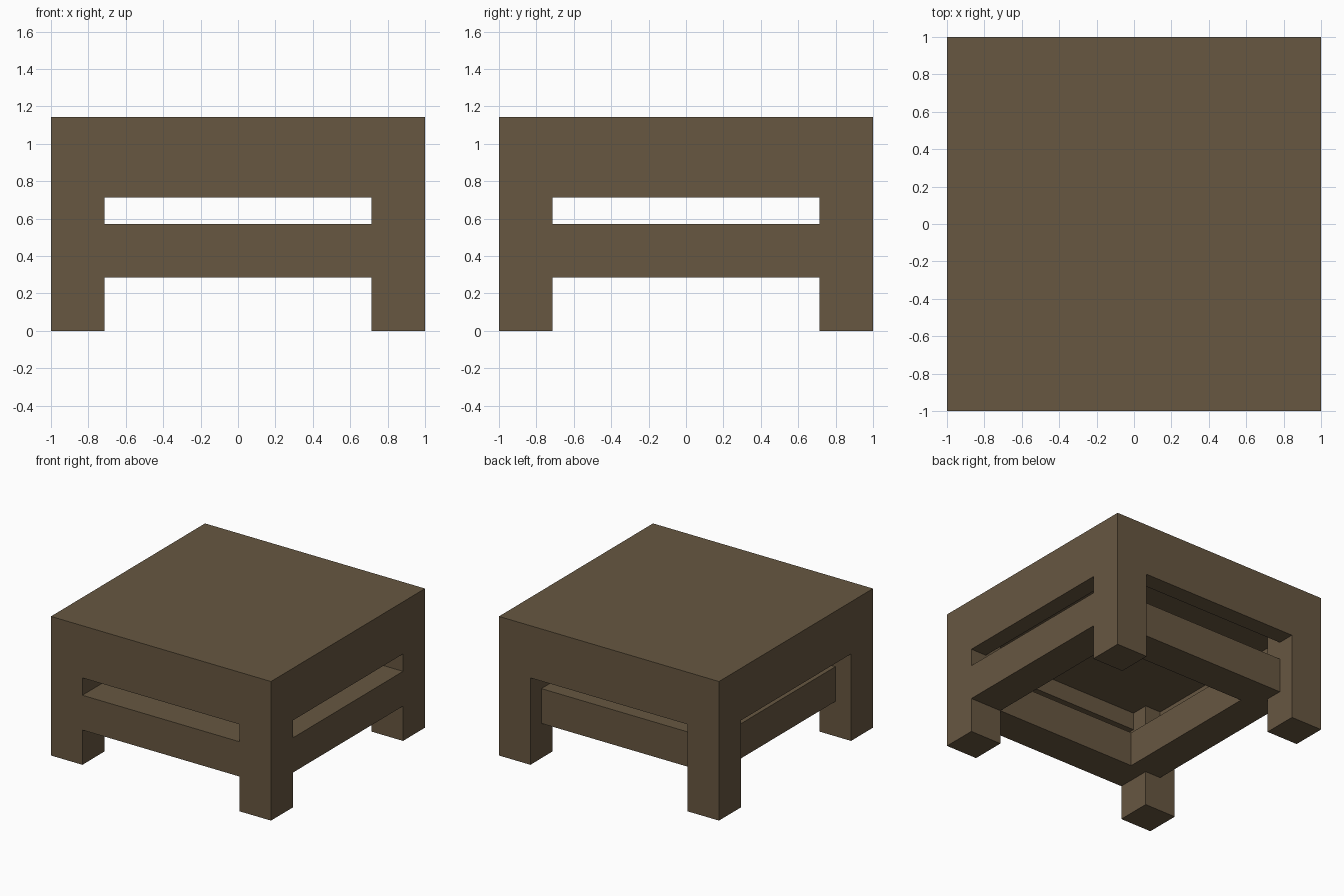
import bpy

cube = bpy.data.objects.get("Cube")
if cube:
    bpy.data.objects.remove(cube, do_unlink=True)

U = 1 / 7  # one board thickness; the whole table fits this module

wood = bpy.data.materials.new("brown_wood")
wood.use_nodes = True
color = (0.136, 0.095, 0.053, 1)
wood.diffuse_color = color
bsdf = next(n for n in wood.node_tree.nodes if n.type == 'BSDF_PRINCIPLED')
bsdf.inputs["Base Color"].default_value = color
bsdf.inputs["Roughness"].default_value = 0.8


def box(name, x, y, z):
    """Box between (low, high) pairs given in modules."""
    spans = (x, y, z)
    bpy.ops.mesh.primitive_cube_add(size=1, location=[(a + b) / 2 * U for a, b in spans])
    ob = bpy.context.object
    ob.name = name
    ob.scale = [(b - a) * U for a, b in spans]
    bpy.ops.object.transform_apply(location=False, rotation=False, scale=True)
    ob.data.materials.append(wood)
    return ob


# Thick top slab
box("table_top", (-7, 7), (-7, 7), (6, 8))

# Four square corner legs
for side, x in (("left", (5, 7)), ("right", (-7, -5))):
    for end, y in (("front", (-7, -5)), ("back", (5, 7))):
        box(f"{end}_{side}_leg", x, y, (0, 6))

# Thin aprons under the top, between the legs
APRON, RAIL = (5, 6), (2, 4)
between = (-5, 5)
for name, depth in (("front", (-7, -6)), ("back", (6, 7))):
    box(f"{name}_apron", between, depth, APRON)
for name, depth in (("right", (-7, -6)), ("left", (6, 7))):
    box(f"{name}_apron", depth, between, APRON)

# Lower rails: front and left are flush, back and right are set in
box("front_rail", between, (-7, -5), RAIL)
box("back_rail", between, (4, 6), RAIL)
box("left_rail", (5, 7), between, RAIL)
box("right_rail", (-6, -4), between, RAIL)
